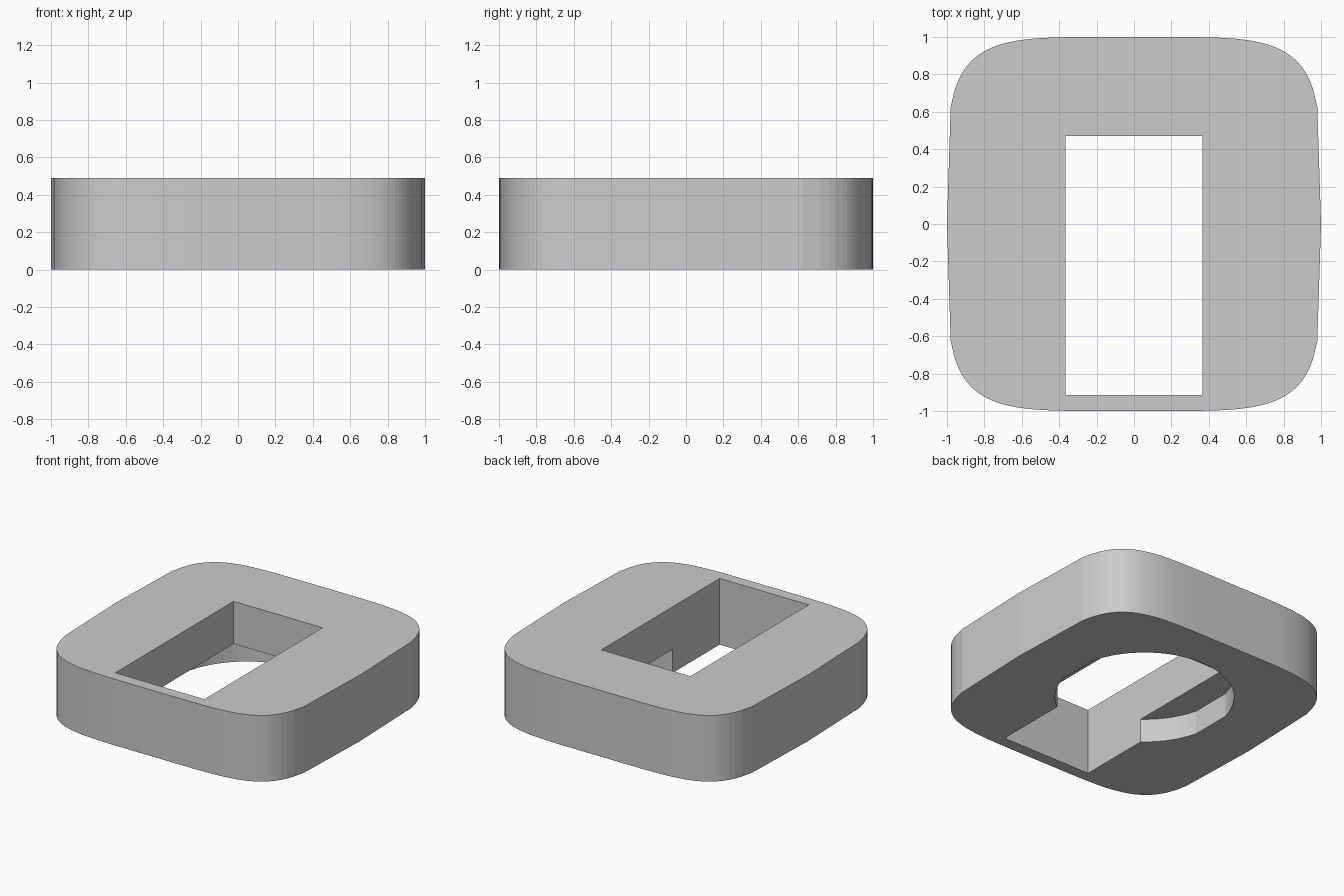
import bpy, bmesh

if "Cube" in bpy.data.objects:
    bpy.data.objects.remove(bpy.data.objects["Cube"])

HEIGHT = 0.49


def prism(name, outline, z0, z1):
    """Extrude a counter-clockwise outline from z0 up to z1."""
    bm = bmesh.new()
    face = bm.faces.new([bm.verts.new((x, y, z0)) for x, y in outline])
    ext = bmesh.ops.extrude_face_region(bm, geom=[face])
    for v in ext["geom"]:
        if isinstance(v, bmesh.types.BMVert):
            v.co.z = z1
    bmesh.ops.recalc_face_normals(bm, faces=bm.faces)
    mesh = bpy.data.meshes.new(name)
    bm.to_mesh(mesh)
    bm.free()
    obj = bpy.data.objects.new(name, mesh)
    bpy.context.collection.objects.link(obj)
    return obj


def rounded(half_steps, radius, power, cy=0.0):
    """Superellipse outline sampled at even steps of 0.02 in x."""
    xs = [i * 0.02 for i in range(-half_steps, half_steps + 1)]
    pts = [(x, max(0.0, radius**power - abs(x)**power) ** (1 / power)) for x in xs]
    lower = [(x, cy - y) for x, y in pts]
    upper = [(x, cy + y) for x, y in reversed(pts) if y > 1e-3]
    return lower + upper


def cut(target, cutter):
    mod = target.modifiers.new(cutter.name, 'BOOLEAN')
    mod.operation = 'DIFFERENCE'
    mod.solver = 'EXACT'
    mod.object = cutter
    cutter.hide_render = True
    bpy.context.view_layer.objects.active = target
    bpy.ops.object.modifier_apply(modifier=mod.name)
    bpy.data.objects.remove(cutter)


# Rounded-square block
block = prism("rounded_block", rounded(50, 1.0, 5), 0, HEIGHT)

# Rectangular slot all the way through
slot = [(-0.365, -0.915), (0.365, -0.915), (0.365, 0.47), (-0.365, 0.47)]
cut(block, prism("slot_cutter", slot, -0.2, HEIGHT + 0.2))

# Shallow round recess in the underside, flattened at its left and right
cut(block, prism("recess_cutter", rounded(29, 0.6, 2, 0.11), -0.2, 0.175))
